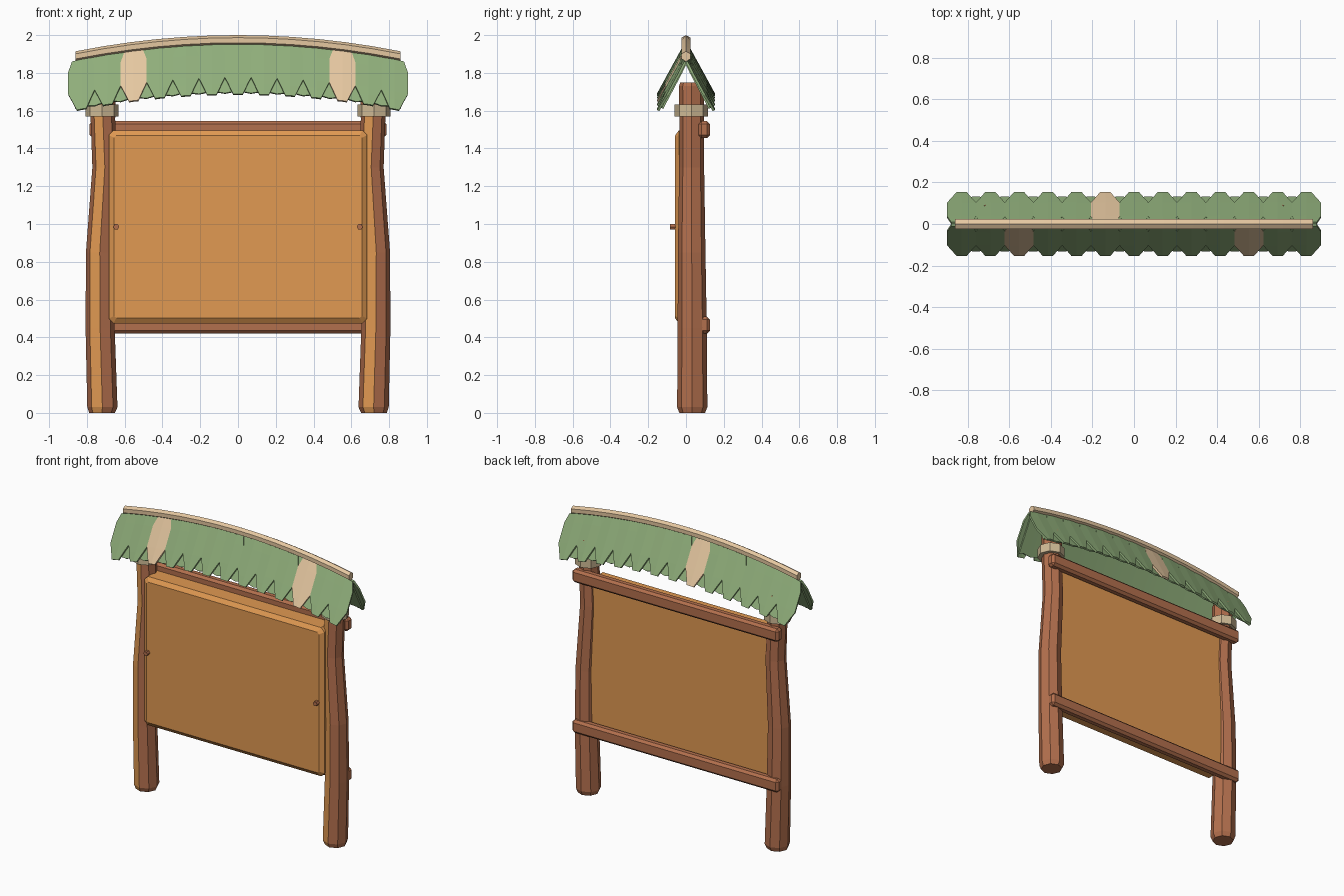
import bpy, bmesh, math

if "Cube" in bpy.data.objects:
    bpy.data.objects.remove(bpy.data.objects["Cube"])


def mat(name, rgb):
    m = bpy.data.materials.new(name)
    m.diffuse_color = (*rgb, 1)
    m.use_nodes = True
    m.node_tree.nodes["Principled BSDF"].inputs["Base Color"].default_value = m.diffuse_color
    return m


RED = mat("reddish wood", (0.45, 0.16, 0.075))
ORANGE = mat("orange wood", (0.75, 0.32, 0.085))
GREEN = mat("leaf green", (0.275, 0.42, 0.195))
TAN = mat("dry leaf tan", (0.78, 0.57, 0.35))
ROPE = mat("rope beige", (0.62, 0.49, 0.30))


def make(name, verts, faces, *mats):
    me = bpy.data.meshes.new(name)
    me.from_pydata(verts, [], faces)
    for m in mats:
        me.materials.append(m)
    bm = bmesh.new()
    bm.from_mesh(me)
    bmesh.ops.recalc_face_normals(bm, faces=bm.faces)
    bm.to_mesh(me)
    bm.free()
    ob = bpy.data.objects.new(name, me)
    bpy.context.collection.objects.link(ob)
    return ob


def loft(name, rings, *mats):
    """Skin a list of equal-length rings and cap both ends."""
    n = len(rings[0])
    verts = [p for r in rings for p in r]
    faces = [(i * n + j, i * n + (j + 1) % n, (i + 1) * n + (j + 1) % n, (i + 1) * n + j)
             for i in range(len(rings) - 1) for j in range(n)]
    faces += [tuple(range(n)), tuple(range(len(verts) - n, len(verts)))]
    return make(name, verts, faces, *mats)


def circle(x, y, z, r, n=8):
    return [(x + r * math.cos(2 * math.pi * k / n), y + r * math.sin(2 * math.pi * k / n), z)
            for k in range(n)]


def box(name, x, y, z, bevel, m):
    """Chamfered box given (min, max) on each axis."""
    v = [(a, b, c) for a in x for b in y for c in z]
    f = [(0, 1, 3, 2), (4, 5, 7, 6), (0, 1, 5, 4), (2, 3, 7, 6), (0, 2, 6, 4), (1, 3, 7, 5)]
    ob = make(name, v, f, m)
    b = ob.modifiers.new("chamfer", "BEVEL")
    b.width = bevel
    b.segments = 1
    return ob


# bent posts with one lighter front-left face, rope collars, pegs
POST = [(0, .72, .033, .068), (.03, .718, .033, .08), (.45, .73, .033, .077), (.85, .732, .03, .073),
        (1.3, .705, .03, .066), (1.55, .715, .03, .065), (1.73, .715, .03, .067), (1.75, .715, .03, .06)]
for s, side in ((-1, "left"), (1, "right")):
    post = loft(side + "_post", [circle(s * x, y, z, r) for z, x, y, r in POST], RED, ORANGE)
    for p in post.data.polygons:
        if p.normal.y < -0.8 and p.normal.x < 0:
            p.material_index = 1
    loft(side + "_collar", [circle(s * .72, .028, z, .088) for z in (1.57, 1.632)], ROPE)
    loft(side + "_peg", [[(s * .645 + a, y, .985 + b) for a, b, _ in circle(0, 0, 0, .016, 6)]
                         for y in (-.085, -.04)], RED)


# board with clipped corners and a bevelled front edge
def plate(y, inset, clip):
    a, h = .684 - inset, .511 - inset
    pts = [(a, h - clip), (a - clip, h), (clip - a, h), (-a, h - clip)]
    pts += [(-x, -z) for x, z in pts]
    return [(x, y, .985 + z) for x, z in pts]


loft("board", [plate(.068, 0, .025), plate(-.038, 0, .025), plate(-.058, .028, .012)], ORANGE)

# two rails behind the board
box("upper_rail", (-.785, .785), (.066, .127), (1.455, 1.545), .016, RED)
box("lower_rail", (-.785, .785), (.066, .127), (.42, .51), .016, RED)


def sag(x):
    return -0.116 * x * x


# arched ridge pole
rings = []
for i in range(13):
    x = -.86 + 1.72 * i / 12
    rings.append([(x, a, 1.973 + sag(x) + b) for b, a, _ in circle(0, 0, 0, .027, 6)])
loft("ridge_pole", rings, TAN)

# roof leaves: (half width, fraction down the slope)
LEAF = [(.05, 0), (.07, .2), (.07, .65), (.05, .8), (.025, 1)]
PITCH = .138


def slope(s, x, t, lift=0):
    """Point on the roof slope on side s, lifted along its normal."""
    y = .004 + .143 * t + .86 * lift
    return (x, s * y, 1.947 - .262 * t + sag(x) + .51 * lift)


def thicken(ob, t):
    m = ob.modifiers.new("thickness", "SOLIDIFY")
    m.thickness = t
    m.offset = 0


for s, side in ((-1, "front"), (1, "back")):
    for i in range(-6, 7):
        dry = i in ((-4, 4) if s < 0 else (-1,))
        x0 = i * PITCH
        verts, faces = [], []
        for w, t in LEAF:
            verts += [slope(s, x0 - w, t), slope(s, x0, t, .002), slope(s, x0 + w, t)]
        for r in range(len(LEAF) - 1):
            for c in (0, 1):
                a = r * 3 + c
                faces.append((a, a + 1, a + 4, a + 3))
        leaf = make(f"{side}_leaf_{i + 7}", verts, faces, TAN if dry else GREEN)
        thicken(leaf, .013)
    # under layer of leaves filling the notches
    verts, faces = [], []
    N = 50
    for k in range(N + 1):
        x = (-6.25 + 12.5 * k / N) * PITCH
        u = abs(((x / PITCH) % 1) - .5) * 2
        verts += [slope(s, x, .0, -.006), slope(s, x, .2, -.010), slope(s, x, .95 - .05 * u, -.013)]
        if k:
            a = 3 * k
            faces += [(a - 3, a, a + 1, a - 2), (a - 2, a + 1, a + 2, a - 1)]
    under = make(side + "_under_leaves", verts, faces, GREEN)
    thicken(under, .010)
    # slim filler under the ridge so the leaf tops read as one surface
    verts, faces = [], []
    for k in range(25):
        x = (-6.2 + 12.4 * k / 24) * PITCH
        verts += [slope(s, x, -.02, .004), slope(s, x, .22, .004)]
        if k:
            a = 2 * k
            faces.append((a - 2, a, a + 1, a - 1))
    cap = make(side + "_ridge_leaves", verts, faces, GREEN)
    thicken(cap, .002)
